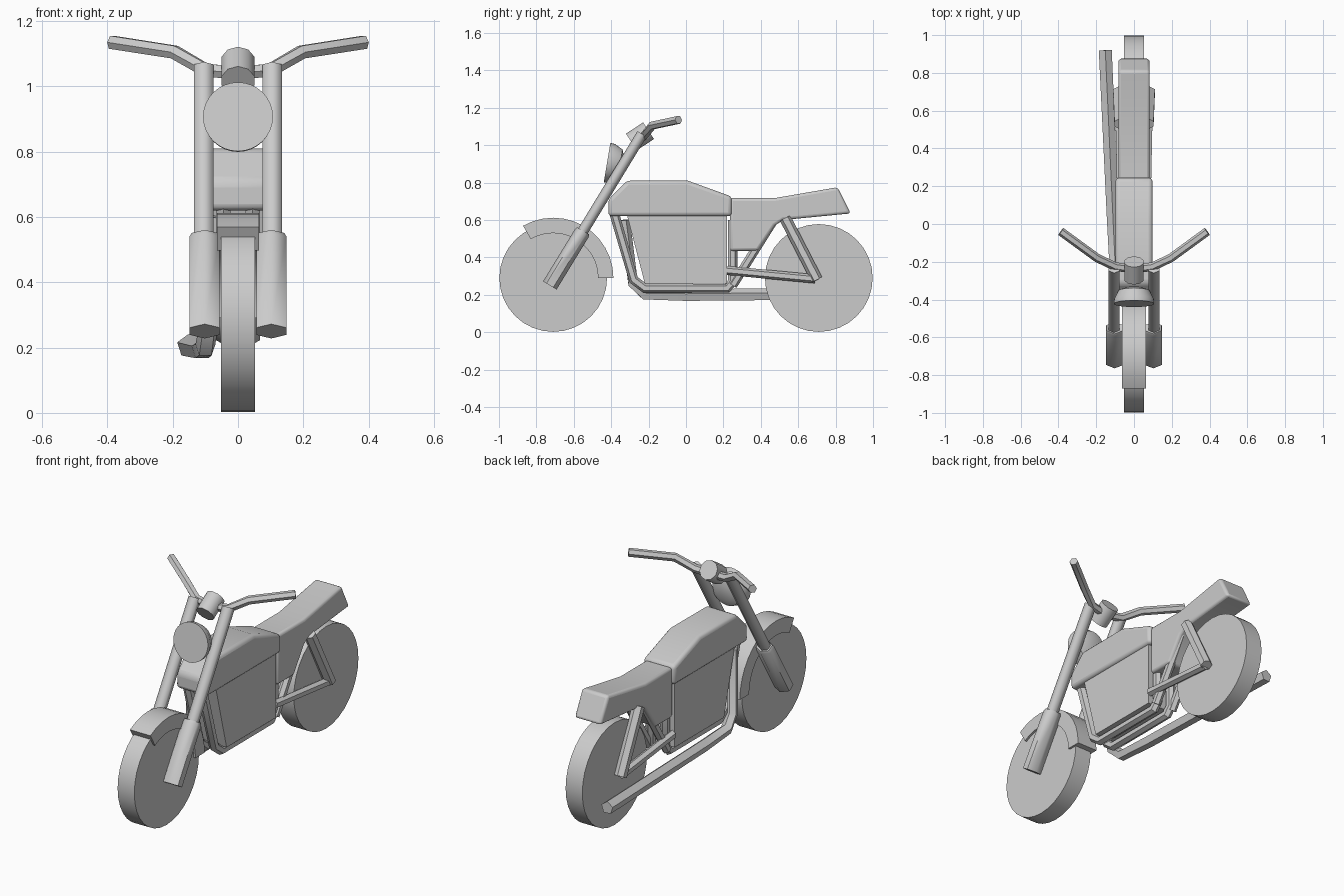
import bpy, bmesh, math
from mathutils import Vector

if "Cube" in bpy.data.objects:
    bpy.data.objects.remove(bpy.data.objects["Cube"])

grey = bpy.data.materials.new("plain_grey")
grey.diffuse_color = (0.6, 0.6, 0.6, 1)
grey.use_nodes = True
grey.node_tree.nodes["Principled BSDF"].inputs["Base Color"].default_value = grey.diffuse_color


def finish(name, bm, bevel=0.0, angle=40):
    bmesh.ops.recalc_face_normals(bm, faces=bm.faces)
    me = bpy.data.meshes.new(name)
    bm.to_mesh(me)
    bm.free()
    me.materials.append(grey)
    ob = bpy.data.objects.new(name, me)
    bpy.context.collection.objects.link(ob)
    if bevel:
        mod = ob.modifiers.new("soft_edges", 'BEVEL')
        mod.width, mod.segments, mod.limit_method = bevel, 3, 'ANGLE'
        mod.angle_limit = math.radians(35)
    bpy.ops.object.select_all(action='DESELECT')
    ob.select_set(True)
    bpy.context.view_layer.objects.active = ob
    bpy.ops.object.shade_smooth_by_angle(angle=math.radians(angle))
    return ob


def plate(name, outline, half, bevel=0.0, angle=40):
    """Side outline of (y, z) points extruded across x."""
    bm = bmesh.new()
    f = bm.faces.new([bm.verts.new((-half, y, z)) for y, z in outline])
    new = bmesh.ops.extrude_face_region(bm, geom=[f])["geom"]
    bmesh.ops.translate(bm, vec=(2 * half, 0, 0),
                        verts=[v for v in new if isinstance(v, bmesh.types.BMVert)])
    return finish(name, bm, bevel, angle)


def sweep(name, pts, radii, sides=6, ref=(1, 0, 0), squash=1.0, angle=40):
    """Tube through points, one radius per point (or one for all)."""
    pts = [Vector(p) for p in pts]
    if not isinstance(radii, (list, tuple)):
        radii = [radii] * len(pts)
    bm, rings = bmesh.new(), []
    for i, p in enumerate(pts):
        t = Vector()
        if i > 0:
            t += (p - pts[i - 1]).normalized()
        if i < len(pts) - 1:
            t += (pts[i + 1] - p).normalized()
        t.normalize()
        a = Vector(ref).cross(t).normalized()
        b = t.cross(a)
        ring = []
        for k in range(sides):
            w = 2 * math.pi * k / sides
            ring.append(bm.verts.new(p + radii[i] * (a * math.cos(w) * squash + b * math.sin(w))))
        rings.append(ring)
    for r, s in zip(rings, rings[1:]):
        for k in range(sides):
            j = (k + 1) % sides
            bm.faces.new((r[k], r[j], s[j], s[k]))
    bm.faces.new(rings[0])
    bm.faces.new(rings[-1])
    return finish(name, bm, 0, angle)


# Wheels
for name, y in (("front_wheel", -0.71), ("rear_wheel", 0.71)):
    sweep(name, [(-0.052, y, 0.29), (0.052, y, 0.29)], 0.288, 32, ref=(0, 0, 1))

# Front fender: arc over the wheel
arc = [math.radians(a) for a in range(0, 121, 10)]
fender = [(-0.71 + 0.322 * math.cos(a), 0.29 + 0.322 * math.sin(a)) for a in arc]
fender += [(-0.71 + 0.24 * math.cos(a), 0.29 + 0.24 * math.sin(a)) for a in reversed(arc)]
plate("front_fender", fender, 0.064)

# Fuel tank, seat and engine block
plate("fuel_tank", [(-0.415, 0.62), (-0.415, 0.71), (-0.315, 0.81), (0.01, 0.81),
                    (0.245, 0.725), (0.245, 0.62)], 0.098, 0.02)
plate("seat", [(0.235, 0.435), (0.235, 0.717), (0.475, 0.717), (0.81, 0.775),
               (0.88, 0.635), (0.52, 0.6), (0.475, 0.57), (0.385, 0.435)], 0.083, 0.015)
plate("engine", [(-0.315, 0.625), (-0.22, 0.26), (0.22, 0.26), (0.22, 0.625)], 0.083)

# Paired parts, left and right
for s, side in ((-1, "left"), (1, "right")):
    # fork: slim tube above, thick sleeve below
    sweep(side + "_fork_tube", [(s * 0.105, -0.57, 0.51), (s * 0.105, -0.235, 1.06)],
          0.034, squash=0.85, angle=65)
    sweep(side + "_fork_sleeve", [(s * 0.102, -0.728, 0.25), (s * 0.102, -0.557, 0.53),
                                  (s * 0.102, -0.55, 0.542)],
          [0.053, 0.053, 0.046], squash=0.8, angle=65)
    # cradle frame under the engine, with the rear brace
    sweep(side + "_cradle", [(s * 0.045, -0.385, 0.64), (s * 0.045, -0.28, 0.28),
                             (s * 0.045, -0.22, 0.235), (s * 0.045, 0.22, 0.235),
                             (s * 0.045, 0.25, 0.27), (s * 0.045, 0.25, 0.6)], 0.026)
    sweep(side + "_rear_brace", [(s * 0.055, 0.25, 0.25), (s * 0.055, 0.47, 0.6)], 0.024)
    # swingarm and shock
    sweep(side + "_swingarm", [(s * 0.07, 0.22, 0.33), (s * 0.08, 0.69, 0.285)], 0.024)
    sweep(side + "_shock", [(s * 0.075, 0.53, 0.61), (s * 0.082, 0.7, 0.28)],
          0.033, squash=0.95)

# Handlebar, mirrored about the centre
half_bar = [(0.387, -0.04, 1.135), (0.195, -0.18, 1.105), (0.1, -0.225, 1.05)]
bar = [(-x, y, z) for x, y, z in half_bar] + [(0, -0.24, 1.04)] + half_bar[::-1]
sweep("handlebar", bar, 0.023, ref=(0, 0, 1))

# Headlight: tilted bowl with a flat lens
front, back = Vector((0, -0.422, 0.907)), Vector((0, 0.986, -0.164))
sweep("headlight", [front, front + back * 0.025, front + back * 0.07, front + back * 0.085],
      [0.107, 0.105, 0.083, 0.045], 32)

# Gauge
sweep("gauge", [(0, -0.292, 1.017), (0, -0.2, 1.077)], 0.053, 10)

# Exhaust on the left side
sweep("exhaust", [(-0.06, -0.33, 0.6), (-0.09, -0.285, 0.26), (-0.1, -0.22, 0.2),
                  (-0.11, 0.0, 0.195), (-0.152, 0.92, 0.205)],
      [0.03, 0.03, 0.032, 0.034, 0.036], 5)
